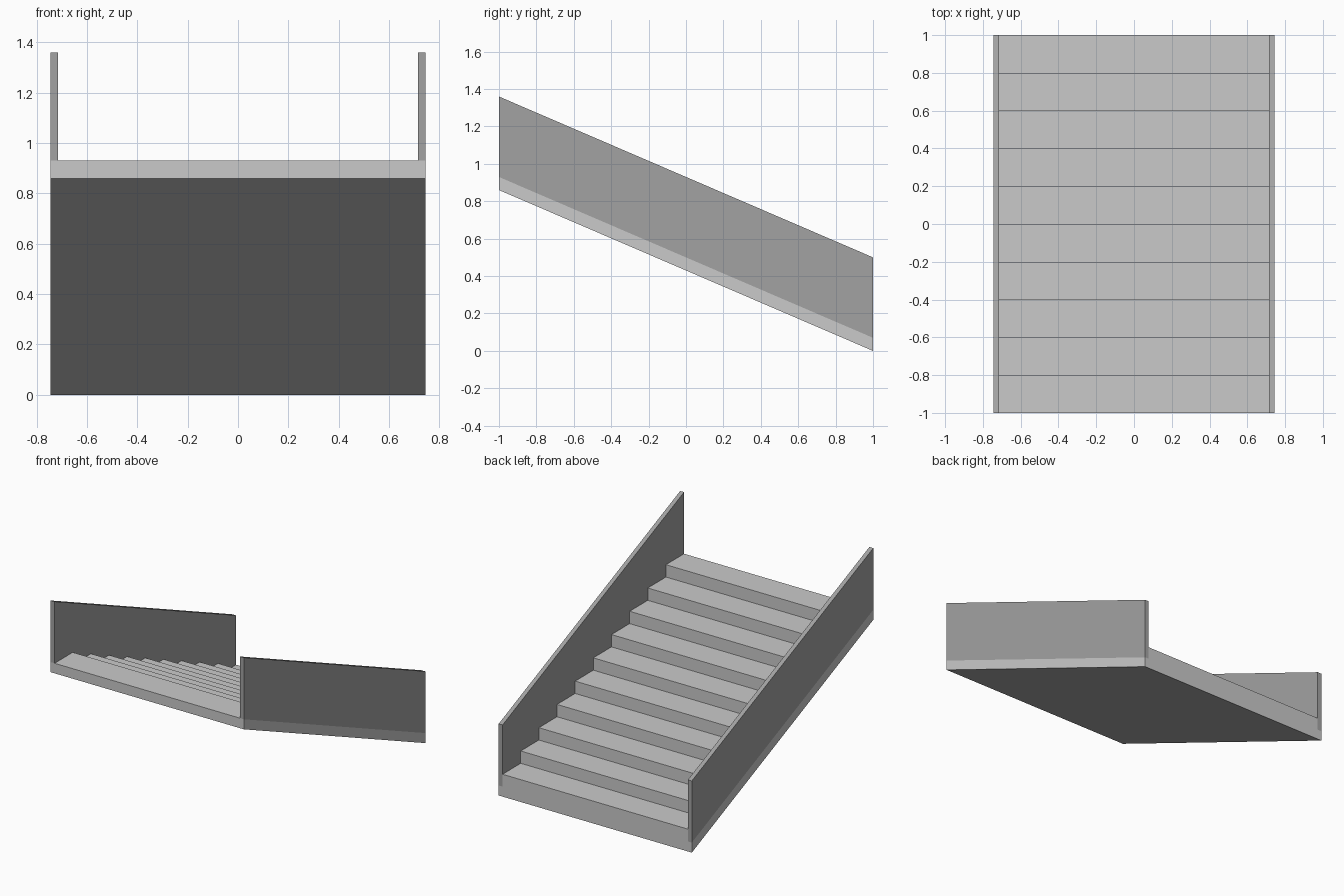
import bpy, bmesh

if "Cube" in bpy.data.objects:
    bpy.data.objects.remove(bpy.data.objects["Cube"])

RISE, N, HALF = 0.86, 10, 0.745      # total rise, step count, half width
SLAB, WALL, TOP = 0.07, 0.03, 0.50   # slab depth, side wall thickness, wall top


def material(name, v):
    m = bpy.data.materials.new(name)
    m.diffuse_color = (v, v, v, 1)
    m.use_nodes = True
    m.node_tree.nodes["Principled BSDF"].inputs["Base Color"].default_value = m.diffuse_color
    return m


def extrude_x(name, profile, x0, x1, mat):
    """Extrude a closed (y, z) profile along x."""
    bm = bmesh.new()
    face = bm.faces.new([bm.verts.new((x0, y, z)) for y, z in profile])
    ext = bmesh.ops.extrude_face_region(bm, geom=[face])
    for v in ext["geom"]:
        if isinstance(v, bmesh.types.BMVert):
            v.co.x = x1
    bmesh.ops.recalc_face_normals(bm, faces=bm.faces)
    me = bpy.data.meshes.new(name)
    bm.to_mesh(me)
    bm.free()
    me.materials.append(mat)
    ob = bpy.data.objects.new(name, me)
    bpy.context.collection.objects.link(ob)
    return ob


def band(low, high):
    """Sloped band between two heights above the soffit."""
    return [(1, low), (1, high), (-1, RISE + high), (-1, RISE + low)]


light = material("light concrete", 0.59)
grey = material("grey side panel", 0.365)
inner = HALF - WALL

# stair flight: sloped underside with stepped top
steps = [(-1, RISE), (1, 0)]
riser, tread = RISE / N, 2 / N
for i in range(N):
    z = SLAB + riser * (i + 1)
    steps += [(1 - tread * i, z), (1 - tread * (i + 1), z)]
extrude_x("stair_flight", steps, -inner, inner, light)

# edge beams and side panels on both sides
for side, s in (("left", -1), ("right", 1)):
    extrude_x(side + "_edge_beam", band(0, SLAB), s * inner, s * HALF, light)
    extrude_x(side + "_side_panel", band(SLAB, TOP), s * inner, s * HALF, grey)
